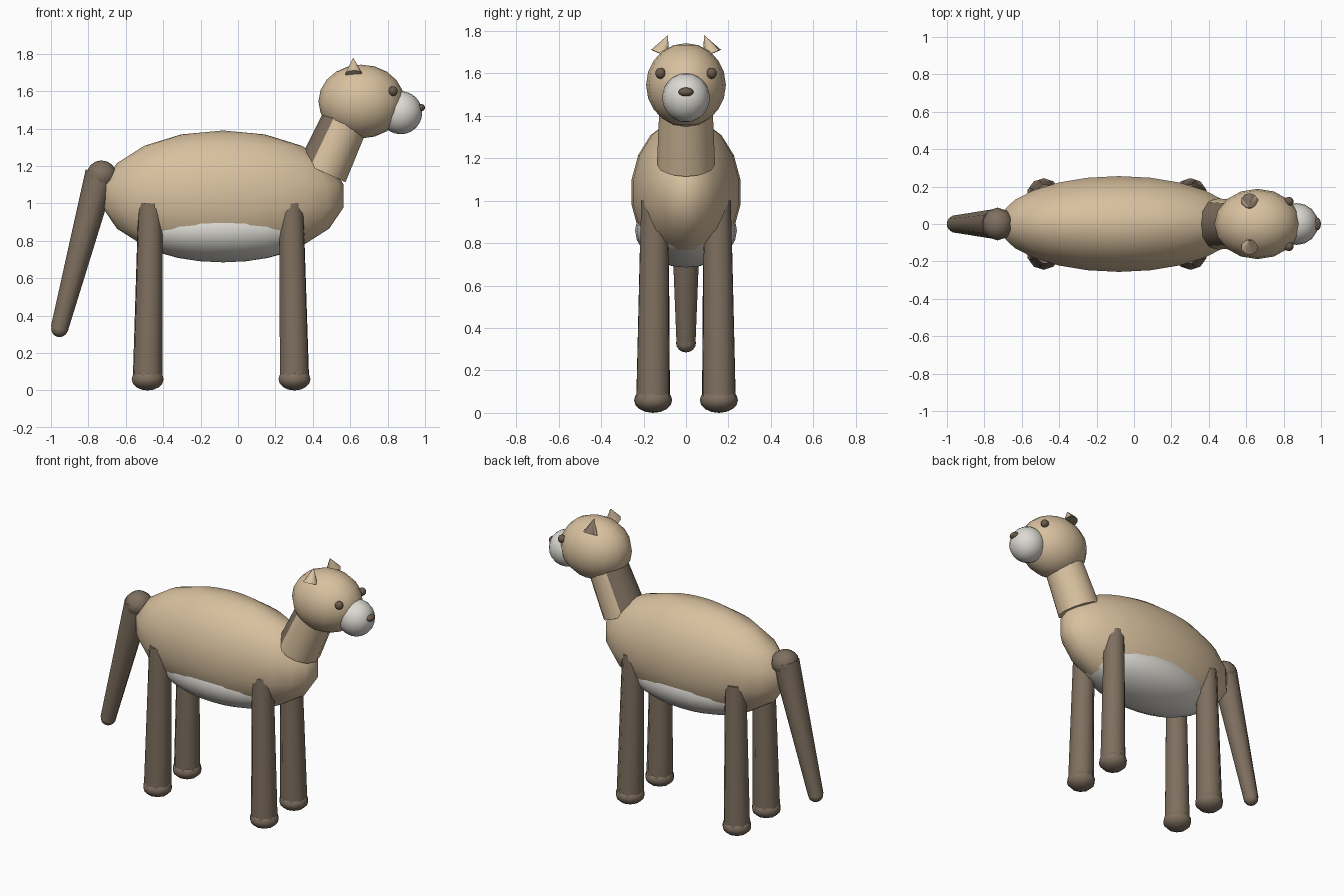
import bpy, bmesh
from math import radians
from mathutils import Vector, Matrix

cube = bpy.data.objects.get("Cube")
if cube:
    bpy.data.objects.remove(cube)


def material(name, rgb):
    m = bpy.data.materials.new(name)
    m.use_nodes = True
    col = (*rgb, 1)
    m.diffuse_color = col
    bsdf = next(n for n in m.node_tree.nodes if n.type == 'BSDF_PRINCIPLED')
    bsdf.inputs["Base Color"].default_value = col
    return m


TAN = material("tan_coat", (.69, .53, .345))
BROWN = material("dark_brown", (.21, .16, .115))
CREAM = material("cream_white", (.72, .70, .65))
EYE = material("eye_brown", (.15, .105, .07))


def finish(name, bm, mats, angle=50):
    mesh = bpy.data.meshes.new(name)
    bmesh.ops.recalc_face_normals(bm, faces=bm.faces)
    bm.to_mesh(mesh)
    bm.free()
    ob = bpy.data.objects.new(name, mesh)
    bpy.context.collection.objects.link(ob)
    for m in mats:
        mesh.materials.append(m)
    bpy.ops.object.select_all(action='DESELECT')
    ob.select_set(True)
    bpy.context.view_layer.objects.active = ob
    bpy.ops.object.shade_smooth_by_angle(angle=radians(angle))
    return ob


def ellipsoid(name, center, radii, mat, segs=16, rings=10):
    bm = bmesh.new()
    mx = Matrix.Translation(center) @ Matrix.Diagonal((*radii, 1))
    bmesh.ops.create_uvsphere(bm, u_segments=segs, v_segments=rings, radius=1, matrix=mx)
    return finish(name, bm, [mat])


def limb(name, a, b, r1, r2, mats, segs=8, dark=None):
    """Tapered tube from a to b; faces turned along 'dark' take the second material."""
    a, b = Vector(a), Vector(b)
    axis = b - a
    bm = bmesh.new()
    mx = Matrix.Translation((a + b) / 2) @ axis.to_track_quat('Z', 'Y').to_matrix().to_4x4()
    bmesh.ops.create_cone(bm, cap_ends=True, segments=segs, radius1=r1, radius2=r2,
                          depth=axis.length, matrix=mx)
    bm.normal_update()
    if dark:
        direction, limit = dark
        for f in bm.faces:
            f.material_index = int(f.normal.dot(Vector(direction)) > limit)
    return finish(name, bm, mats)


# Trunk and pale belly
ellipsoid("body", (-.08, 0, 1.04), (.655, .26, .35), TAN, 24, 9)
ellipsoid("belly", (-.08, 0, .86), (.48, .24, .175), CREAM, 24, 12)

# Neck with a dark strip down its nape
limb("neck", (.45, 0, 1.17), (.61, 0, 1.52), .137, .122, [TAN, BROWN], 12,
     dark=((-.91, 0, .41), .6))

# Head, muzzle and nose
ellipsoid("head", (.66, 0, 1.545), (.23, .188, .197), TAN, 16, 10)
ellipsoid("muzzle", (.87, 0, 1.485), (.115, .112, .115), CREAM, 16, 12)
ellipsoid("nose", (.975, 0, 1.512), (.025, .036, .021), EYE, 12, 8)

# Paired parts
for side, s in (("left", 1), ("right", -1)):
    ellipsoid(side + "_eye", (.828, .12 * s, 1.6), (.026, .025, .026), EYE, 12, 8)
    limb(side + "_ear", (.618, .122 * s, 1.693), (.616, .086 * s, 1.778), .046, .001,
         [TAN, BROWN], 10, dark=((0, 1, 0), .3) if s > 0 else None)
    for end, foot_x, top_x in (("front", .302, .285), ("hind", -.483, -.468)):
        name = side + "_" + end
        limb(name + "_leg", (foot_x, .155 * s, .06), (top_x, .147 * s, 1.0),
             .083, .068, [BROWN])
        ellipsoid(name + "_foot", (foot_x, .155 * s, .06), (.09, .09, .06), BROWN, 10, 8)

# Hanging tail with rounded root and tip
limb("tail", (-.735, 0, 1.16), (-.955, 0, .33), .082, .047, [BROWN], 10)
ellipsoid("tail_root", (-.73, 0, 1.15), (.085, .088, .08), BROWN, 10, 8)
ellipsoid("tail_tip", (-.954, 0, .33), (.047, .047, .045), BROWN, 10, 8)
